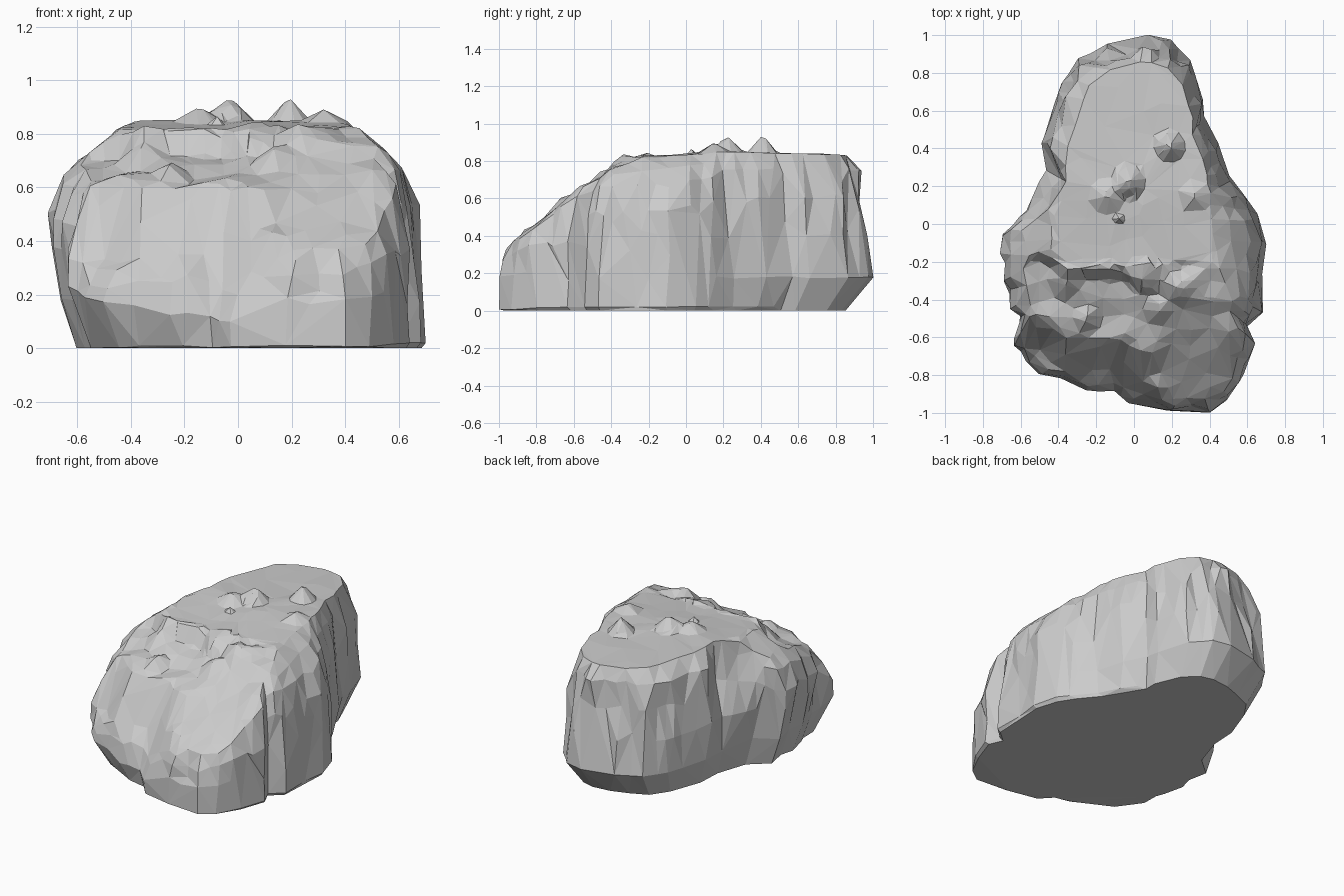
import bpy, bmesh, math
from mathutils import Vector, noise

if "Cube" in bpy.data.objects:
    bpy.data.objects.remove(bpy.data.objects["Cube"])

# Widest plan outline of the boulder, clockwise from the back
OUTLINE = [(0.1, 1.0), (0.2, .97), (.3, .87), (.37, .66), (.37, .57), (.45, .42), (.51, .25),
           (.59, .15), (.65, .05), (.70, -.1), (.68, -.22), (.68, -.47), (.60, -.54), (.64, -.63),
           (.58, -.8), (.5, -.93), (.4, -1), (.2, -.99), (-.03, -.95), (-.1, -.89), (-.25, -.89),
           (-.5, -.79), (-.64, -.65), (-.62, -.5), (-.69, -.3), (-.67, -.2), (-.71, -.05),
           (-.57, .07), (-.49, .3), (-.48, .5), (-.39, .75), (-.3, .88), (-.15, .95), (0, .99)]
# Crystals and chips on the top: x, y, radius, height
BUMPS = [(-.03, .22, .09, .075), (-.14, .15, .10, .045), (.19, .41, .08, .075), (.32, .15, .09, .04),
         (-.08, .03, .03, .03), (.22, -.33, .09, .05), (.32, -.28, .08, .03), (-.25, -.5, .08, .05),
         (.12, -.86, .06, .04), (-.2, -.84, .07, .04), (-.36, -.3, .10, .05), (.12, -.45, .08, .03)]


def clamp(v):
    return max(0.0, min(1.0, v))


def mix(a, b, t):
    return a + (b - a) * clamp(t)


def ramp(v, pts):
    for (a, p), (b, q) in zip(pts, pts[1:]):
        if v <= b:
            return mix(p, q, (v - a) / (b - a))
    return pts[-1][1]


# Height of the upper surface: plateau, right front slope, left shelf with a step behind
def height(x, y):
    right = ramp(y, [(-1, .30), (-.85, .43), (-.6, .62), (-.4, .76), (-.2, .82), (.2, .85), (1, .83)])
    yl = y + .08 * clamp(x / .1 + .6) - .12 * clamp((-.36 - x) / .15)
    left = ramp(yl, [(-.95, .16), (-.85, .24), (-.6, .61), (-.3, .71), (-.24, .81), (.2, .85), (1, .83)])
    z = mix(left, right, (x - .06) / .1)
    z = min(z, .86 - .75 * (-.38 - x), .86 - .75 * (x - .38))
    for bx, by, r, h in BUMPS:
        z += h * clamp(1.25 * (1 - math.hypot(x - bx, y - by) / r))
    rough = .03 if y < -.2 or abs(x) > .4 else .006
    return max(.2, z + rough * noise.noise(Vector((x * 7, y * 7, 3))))


# Blend a value given for the back, right, front and left directions
def by_side(p, back, right, front, left):
    d = p.normalized()
    wx, wy = d.x ** 2, d.y ** 2
    return (right if d.x > 0 else left) * wx + (back if d.y > 0 else front) * wy


# The rim of the top, narrower along the back left flank
def rim_scale(p):
    flank = clamp(-p.x / .3) * clamp((p.y - .05) / .2) * clamp((.95 - p.y) / .2)
    return by_side(p, .86, .77, .94, .84) - .10 * flank


# Resample the outline evenly
def resample(pts, step):
    out = []
    for a, b in zip(pts, pts[1:] + pts[:1]):
        a, b = Vector(a), Vector(b)
        n = max(1, round((b - a).length / step))
        out += [a.lerp(b, i / n) for i in range(n)]
    return out


plan = resample(OUTLINE, .045)
plan.reverse()
bm = bmesh.new()
rings = []


def add_ring(fn):
    rings.append([bm.verts.new(fn(p)) for p in plan])


# Wall ring: side scales, height as part of rim height, fluting, hollow in the left flank
def wall(sides, part, cap, rough, hollow, undercut):
    def point(p):
        rim = p * rim_scale(p)
        k = by_side(p, *sides)
        k -= hollow * clamp(1.4 - (p - Vector((-.5, .24))).length / .16)
        k -= undercut * clamp((-.45 - p.y) / .2) * clamp(.2 - p.x * 3)
        z = min(cap, height(rim.x, rim.y) * part)
        r = rough * (.5 if p.y < -.75 else 1)
        q = p * k * (1 + r * noise.noise(Vector((p.x * 8, p.y * 8, z * 4))))
        return (q.x, q.y, z)
    return point


for args in [((.85, .98, .98, .85), 0, 0, 0, 0, .06),
             ((.87, 1, 1, .86), .03, .02, .01, 0, .06),
             ((1, .99, 1, .94), .45, .18, .02, 0, 0),
             ((.97, .97, .99, .99), .55, .40, .06, .03, 0),
             ((.93, .93, .98, .99), .72, .60, .08, .14, 0),
             ((.90, .86, .96, .93), .9, .76, .07, .14, 0)]:
    add_ring(wall(*args))

# Top rings shrink to the middle and follow the height function
STEPS = 22
for i in range(STEPS):
    s = 1 - i / STEPS

    def top(p):
        q = p * rim_scale(p) * s
        return (q.x, q.y, height(q.x, q.y))
    add_ring(top)

n = len(plan)
for a, b in zip(rings, rings[1:]):
    for i in range(n):
        j = (i + 1) % n
        bm.faces.new((a[i], a[j], b[j], b[i]))
centre = bm.verts.new((0, 0, height(0, 0)))
for i in range(n):
    bm.faces.new((rings[-1][i], rings[-1][(i + 1) % n], centre))
bm.faces.new(rings[0][::-1])
bmesh.ops.triangulate(bm, faces=bm.faces[:])
bmesh.ops.recalc_face_normals(bm, faces=bm.faces[:])

mesh = bpy.data.meshes.new("boulder")
bm.to_mesh(mesh)
bm.free()
boulder = bpy.data.objects.new("boulder", mesh)
bpy.context.collection.objects.link(boulder)

# Decimate to irregular flat facets
dec = boulder.modifiers.new("facets", 'DECIMATE')
dec.ratio = 1000 / len(mesh.polygons)
